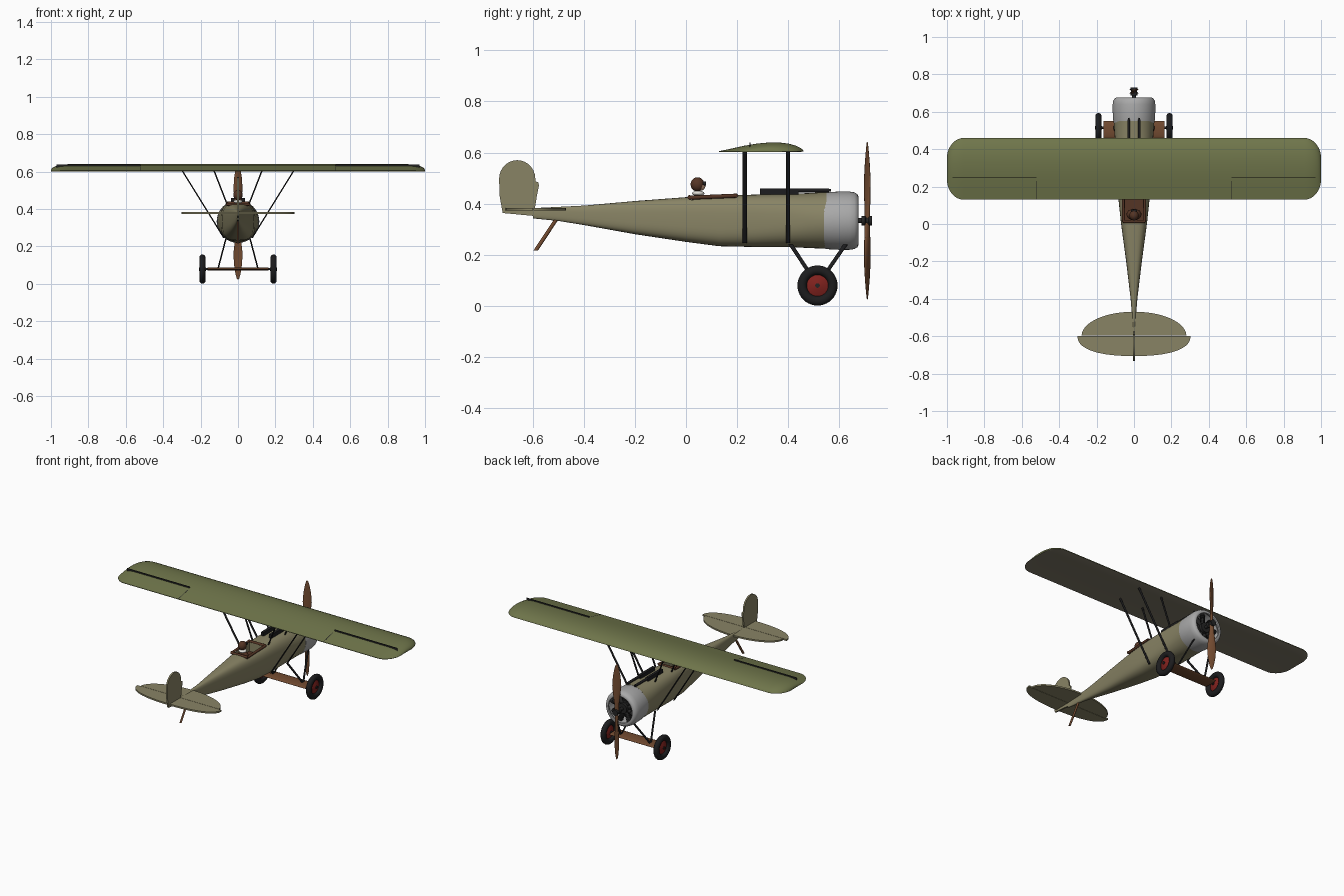
import bpy, bmesh
from math import sin, cos, pi, radians, sqrt
from mathutils import Vector, Matrix

if "Cube" in bpy.data.objects:
    bpy.data.objects.remove(bpy.data.objects["Cube"])

COL = {"olive": (.16, .18, .07), "tan": (.25, .23, .13), "under": (.2, .18, .13), "metal": (.4, .4, .4),
       "wood": (.17, .07, .03), "leather": (.09, .035, .018), "red": (.22, .016, .013), "dark": (.018, .018, .018),
       "black": (.012, .012, .013), "skin": (.55, .33, .22), "cloth": (.75, .73, .68)}
MATS = {}

def mat(n):
    if n not in MATS:
        MATS[n] = bpy.data.materials.new(n)
        MATS[n].diffuse_color = (*COL[n], 1)
    return MATS[n]

def finish(name, bm, m):
    bmesh.ops.recalc_face_normals(bm, faces=bm.faces[:])
    me = bpy.data.meshes.new(name)
    bm.to_mesh(me)
    bm.free()
    me.materials.append(mat(m))
    ob = bpy.data.objects.new(name, me)
    bpy.context.collection.objects.link(ob)
    return ob

def loft(name, rings, m, closed=False):
    """Skin equal-length rings; cap the ends unless the rings form a closed loop."""
    bm = bmesh.new()
    vs = [[bm.verts.new(p) for p in r] for r in rings]
    n = len(vs[0])
    pairs = list(zip(vs, vs[1:])) + ([(vs[-1], vs[0])] if closed else [])
    for a, b in pairs:
        for i in range(n):
            bm.faces.new((a[i], a[(i + 1) % n], b[(i + 1) % n], b[i]))
    if not closed:
        bm.faces.new(vs[0])
        bm.faces.new(vs[-1])
    return finish(name, bm, m)

def box(name, c, s, m):
    bm = bmesh.new()
    bmesh.ops.create_cube(bm, size=1, matrix=Matrix.Translation(c) @ Matrix.Diagonal((*s, 1)))
    return finish(name, bm, m)

def rod(name, a, b, r, m, r2=None, seg=20):
    a, b = Vector(a), Vector(b)
    bm = bmesh.new()
    M = Matrix.Translation((a + b) / 2) @ (b - a).to_track_quat('Z', 'Y').to_matrix().to_4x4()
    bmesh.ops.create_cone(bm, cap_ends=True, segments=seg, radius1=r, radius2=r if r2 is None else r2,
                          depth=(b - a).length, matrix=M)
    return finish(name, bm, m)

def ball(name, c, s, m):
    bm = bmesh.new()
    bmesh.ops.create_uvsphere(bm, u_segments=20, v_segments=12, radius=1,
                              matrix=Matrix.Translation(c) @ Matrix.Diagonal((*s, 1)))
    return finish(name, bm, m)

def strut(name, a, b, hx, hy, m):
    return loft(name, [[(p[0] + hx * cos(t * pi / 6), p[1] + hy * sin(t * pi / 6), p[2]) for t in range(12)]
                       for p in (a, b)], m)

def lathe_y(name, prof, z, m, closed=False, seg=48):
    """Revolve (y, radius) points about the y axis at height z."""
    return loft(name, [[(r * cos(2 * pi * i / seg), y, z + r * sin(2 * pi * i / seg)) for i in range(seg)]
                       for y, r in prof], m, closed)

def plate(name, pts, axis, c, h, m):
    f = (lambda p, d: (p[0], p[1], c + d)) if axis == 'z' else (lambda p, d: (c + d, p[0], p[1]))
    return loft(name, [[f(p, d) for p in pts] for d in (-h, h)], m)

# Fuselage: superellipse sections (y, half width, bottom, top, exponent)
secs = [(-.60, .006, .342, .382, 2.5), (-.5, .010, .332, .387, 2.8), (-.4, .018, .316, .392, 3),
        (-.2, .042, .28, .41, 3.2), (0, .069, .25, .425, 3.2), (.13, .083, .233, .431, 3.2),
        (.27, .092, .23, .435, 3), (.4, .098, .23, .438, 2.6), (.48, .104, .226, .441, 2.2), (.55, .109, .223, .445, 2)]
rings = []
for y, w, b, t, e in secs:
    ring = []
    for i in range(40):
        c, s = cos(2 * pi * i / 40), sin(2 * pi * i / 40)
        sx, sz = abs(c) ** (2 / e), abs(s) ** (2 / e)
        ring.append((w * sx * (1 if c > 0 else -1), y, (b + t) / 2 + (t - b) / 2 * sz * (1 if s > 0 else -1)))
    rings.append(ring)
body = loft("fuselage", rings, "tan")

# Cockpit opening, floor, padded rim
cut = box("cockpit_cutter", (0, .105, .42), (.104, .17, .12), "dark")
mod = body.modifiers.new("opening", 'BOOLEAN')
mod.object = cut
mod.solver = 'EXACT'
bpy.context.view_layer.objects.active = body
bpy.ops.object.modifier_apply(modifier="opening")
bpy.data.objects.remove(cut)
box("cockpit_floor", (0, .105, .366), (.103, .168, .008), "leather")
for s in (-1, 1):
    rod("cockpit_side_rim", (s * .056, .012, .423), (s * .058, .198, .431), .008, "leather", seg=12)
for y, z in ((.014, .425), (.196, .432)):
    rod("cockpit_cross_rim", (-.06, y, z), (.06, y, z), .008, "leather", seg=12)

# Pilot
ball("pilot_body", (0, .05, .40), (.04, .03, .04), "leather")
ball("pilot_scarf", (0, .048, .44), (.024, .024, .011), "cloth")
ball("pilot_head", (0, .045, .475), (.025, .027, .028), "leather")
ball("pilot_face", (0, .056, .47), (.018, .02, .02), "skin")
for s in (-1, 1):
    rod("pilot_goggle", (s * .009, .066, .479), (s * .009, .078, .479), .008, "dark")

# Cowling shell, bulkhead, radial engine
lathe_y("cowling", [(.54, .109), (.56, .112), (.60, .114), (.64, .114), (.66, .111), (.671, .104), (.676, .094),
                    (.675, .086), (.668, .084), (.66, .09), (.64, .105), (.54, .104)], .333, "metal", True)
rod("engine_bulkhead", (0, .55, .333), (0, .565, .333), .106, "dark", seg=40)
rod("crankcase", (0, .56, .333), (0, .655, .333), .032, "dark")
for i in range(9):
    d = Vector((sin(2 * pi * i / 9), 0, cos(2 * pi * i / 9)))
    o = Vector((0, .625, .333))
    rod("engine_cylinder", o + d * .025, o + d * .098, .013, "dark", seg=14)
    for k in range(5):
        rod("cooling_fin", o + d * (.045 + k * .01), o + d * (.049 + k * .01), .016, "dark", seg=14)

# Propeller: shaft, hub, twisted blades
rod("propeller_shaft", (0, .64, .333), (0, .70, .333), .01, "dark")
lathe_y("propeller_hub", [(.687, .019), (.702, .019), (.704, .015), (.714, .015), (.716, .019), (.729, .019)],
        .333, "dark", seg=20)
for s in (1, -1):
    rings = []
    for r, c, h, a in ((0, .013, .010, 45), (.05, .014, .009, 42), (.11, .021, .007, 33), (.17, .027, .005, 26),
                       (.23, .023, .004, 22), (.28, .014, .003, 18), (.303, .007, .002, 16), (.309, .002, .001, 15)):
        a = radians(a)
        rings.append([(s * (c * cos(t) * cos(a) - h * sin(t) * sin(a)),
                       .71 + c * cos(t) * sin(a) + h * sin(t) * cos(a), .333 + s * r)
                      for t in [k * pi / 8 for k in range(16)]])
    loft("propeller_blade", rings, "wood")

# Wing: airfoil (chord fraction, height) lofted along the span with rounded tips
foil = [(0, .003), (.15, .0135), (.3, .0245), (.45, .033), (.6, .0375), (.72, .037), (.82, .033), (.91, .025),
        (.97, .015), (.995, .008), (1, .003), (.97, 0), (.8, .001), (.5, .004), (.2, .003), (0, 0)]
tip = [.91 + .09 * sin(k * pi / 20) for k in range(11)]
rings = []
for x in [-v for v in reversed(tip)] + [-.5, 0, .5] + tip:
    q = sqrt(max(0, 1 - (max(0, abs(x) - .91) / .09) ** 2))
    c, h = .34 + .66 * q, .12 + .88 * q
    rings.append([(x, .295 + (u - .5) * .33 * c, .602 + z * h) for u, z in foil])
wing = loft("wing", rings, "olive")
wing.data.materials.append(mat("under"))
for p in wing.data.polygons:
    if p.normal.z < -.6:
        p.material_index = 1

# Aileron seams
for s in (-1, 1):
    box("aileron_hinge_seam", (s * .745, .25, .623), (.45, .004, .031), "dark")
    strip = [(.13 + u * .33, .6022 + z) for u, z in foil if u < .4]
    plate("aileron_end_seam", strip, 'x', s * .52, .002, "dark")

# Wing struts, guns, undercarriage, wheels
for s in (-1, 1):
    for y in (.23, .4):
        strut("wing_strut", (s * .075, y, .245), (s * .30, y, .608), .004, .008, "black")
        strut("centre_strut", (s * .058, y, .425), (s * .13, y, .61), .004, .007, "black")
        yt = .41 if y < .3 else .625
        strut("gear_strut", (s * .065, yt, .24), (s * .107, .515, .08), .004, .009, "black")
    box("gun_body", (s * .028, .365, .448), (.018, .15, .024), "black")
    rod("gun_barrel", (s * .028, .43, .452), (s * .028, .56, .452), .008, "black", seg=14)
    rod("gun_muzzle", (s * .028, .55, .452), (s * .028, .567, .452), .005, "black", seg=12)
    tyre = [[((s * .19 + .017 * cos(b)), .515 + (.06 + .0185 * sin(b)) * cos(a), .079 + (.06 + .0185 * sin(b)) * sin(a))
             for b in [j * pi / 6 for j in range(12)]] for a in [i * pi / 20 for i in range(40)]]
    loft("tyre", tyre, "black", True)
    rod("wheel_disc_outer", (s * .189, .515, .079), (s * .203, .515, .079), .047, "red", .014, 32)
    rod("wheel_disc_inner", (s * .191, .515, .079), (s * .177, .515, .079), .047, "red", .014, 32)
    rod("wheel_cap", (s * .17, .515, .079), (s * .208, .515, .079), .009, "dark")
rod("axle", (-.19, .515, .079), (.19, .515, .079), .006, "dark")
fair = [(.505 + .047 * cos(k * pi / 10), .08 + .008 * sin(k * pi / 10)) for k in range(20)]
plate("axle_fairing", fair, 'x', 0, .163, "wood")

# Tailplane, elevator, rudder, skid
front = [(.28 * cos(k * pi / 28), -.597 + .128 * sin(k * pi / 28)) for k in range(29)]
plate("tailplane", front, 'z', .378, .005, "tan")
rear = []
for k in range(29):
    c, s = cos(k * pi / 28), sin(k * pi / 28)
    rear.append((.302 * abs(c) ** .85 * (1 if c > 0 else -1), -.599 - .107 * s ** .85 if s > 1e-6 else -.599))
plate("elevator", rear, 'z', .378, .005, "tan")
rud = [(-.60, .352), (-.718, .363), (-.73, .43)]
rud += [(-.661 - .071 * cos(k * pi / 14), .497 + .073 * sin(k * pi / 14)) for k in range(15)]
rud += [(-.589, .487), (-.578, .483), (-.576, .47), (-.584, .43), (-.592, .38)]
plate("rudder", rud, 'x', 0, .005, "tan")
strut("tail_skid", (0, -.508, .338), (0, -.588, .217), .006, .009, "wood")

bpy.ops.object.select_all(action='SELECT')
bpy.ops.object.shade_smooth_by_angle(angle=radians(35))

for m in bpy.data.materials:
    if m.users and not m.is_grease_pencil:
        m.use_nodes = True
        m.node_tree.nodes["Principled BSDF"].inputs["Base Color"].default_value = m.diffuse_color
